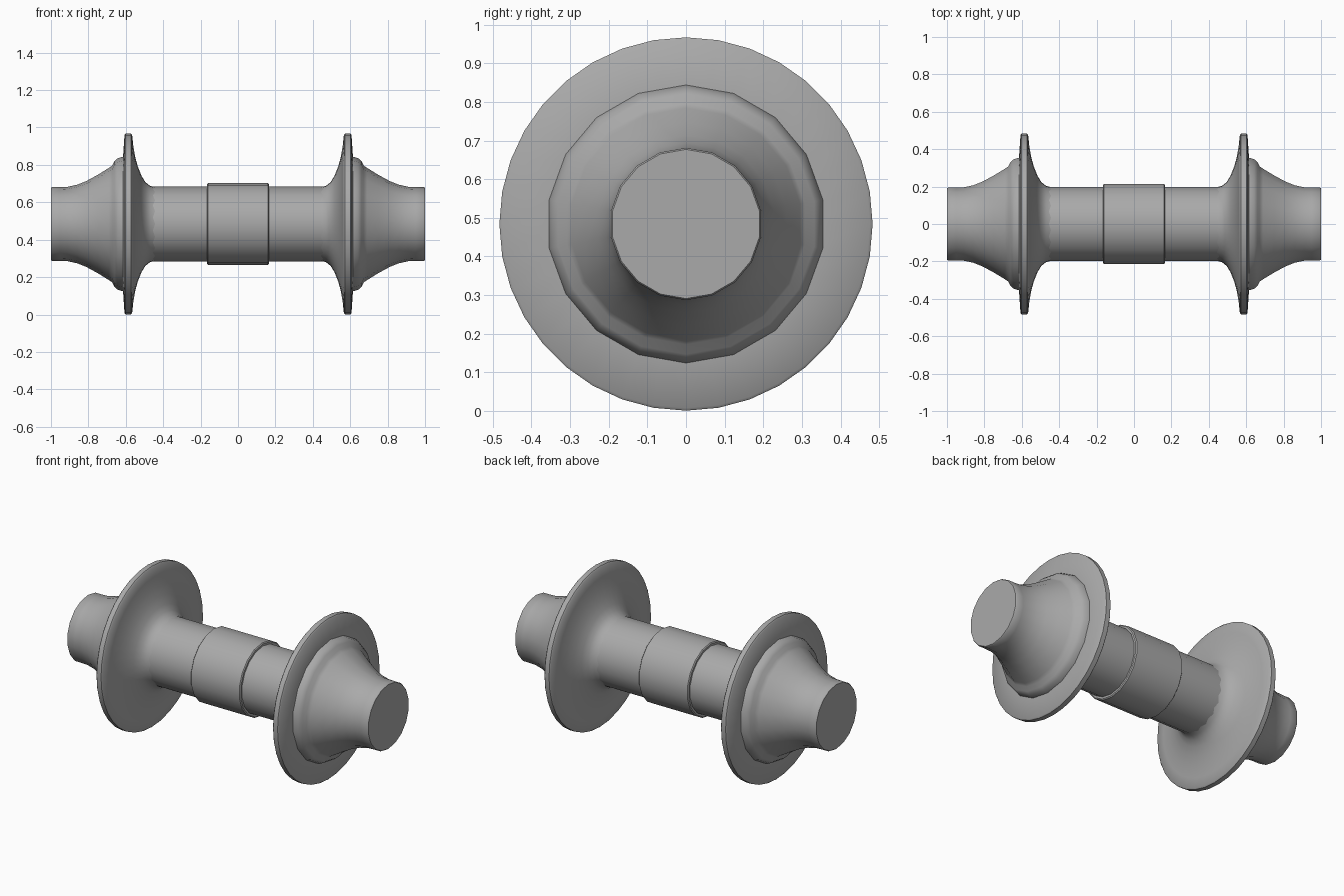
import bpy
import bmesh
from math import cos, sin, tau, radians

cube = bpy.data.objects.get("Cube")
if cube:
    bpy.data.objects.remove(cube, do_unlink=True)

AXIS_Z = 0.484

steel = bpy.data.materials.new("grey metal")
steel.use_nodes = True
GREY = (0.4, 0.4, 0.4, 1)
steel.diffuse_color = GREY
steel.node_tree.nodes["Principled BSDF"].inputs["Base Color"].default_value = GREY


def lathe(name, profile, sides, flip=1):
    """Spin (x, radius) points around the long axis and cap both ends."""
    bm = bmesh.new()
    rings = []
    for x, r in profile:
        rings.append([bm.verts.new((flip * x, r * sin(tau * i / sides),
                                    AXIS_Z + r * cos(tau * i / sides)))
                      for i in range(sides)])
    for a, b in zip(rings, rings[1:]):
        for i in range(sides):
            j = (i + 1) % sides
            bm.faces.new((a[i], a[j], b[j], b[i]))
    bm.faces.new(rings[0])
    bm.faces.new(rings[-1])
    bmesh.ops.recalc_face_normals(bm, faces=bm.faces)
    mesh = bpy.data.meshes.new(name)
    bm.to_mesh(mesh)
    bm.free()
    mesh.materials.append(steel)
    obj = bpy.data.objects.new(name, mesh)
    bpy.context.collection.objects.link(obj)
    bpy.ops.object.select_all(action='DESELECT')
    obj.select_set(True)
    bpy.context.view_layer.objects.active = obj
    bpy.ops.object.shade_smooth_by_angle(angle=radians(40))
    return obj


# Central axle and raised collar
lathe("axle", [(-0.57, 0.2), (0.57, 0.2)], 18)
lathe("collar", [(-0.165, 0.212), (-0.16, 0.218),
                 (0.16, 0.218), (0.165, 0.212)], 18)

# Thin flange with a flared inner root
flange = [(0.44, 0.196), (0.47, 0.204), (0.495, 0.224), (0.515, 0.255),
          (0.535, 0.305), (0.55, 0.36), (0.56, 0.42), (0.566, 0.476),
          (0.572, 0.483), (0.601, 0.483), (0.607, 0.476), (0.616, 0.34)]

# Outer end: stepped shoulder tapering to a round stub
hub = [(0.59, 0.363), (0.614, 0.36), (0.642, 0.352), (0.66, 0.337),
       (0.672, 0.312), (0.69, 0.3), (0.75, 0.263), (0.81, 0.23),
       (0.86, 0.21), (0.91, 0.199), (0.95, 0.197), (0.995, 0.197), (1.0, 0.193)]

for side, flip in (("left", 1), ("right", -1)):
    lathe(side + "_flange", flange, 36, flip)
    lathe(side + "_hub", hub, 18, flip)
